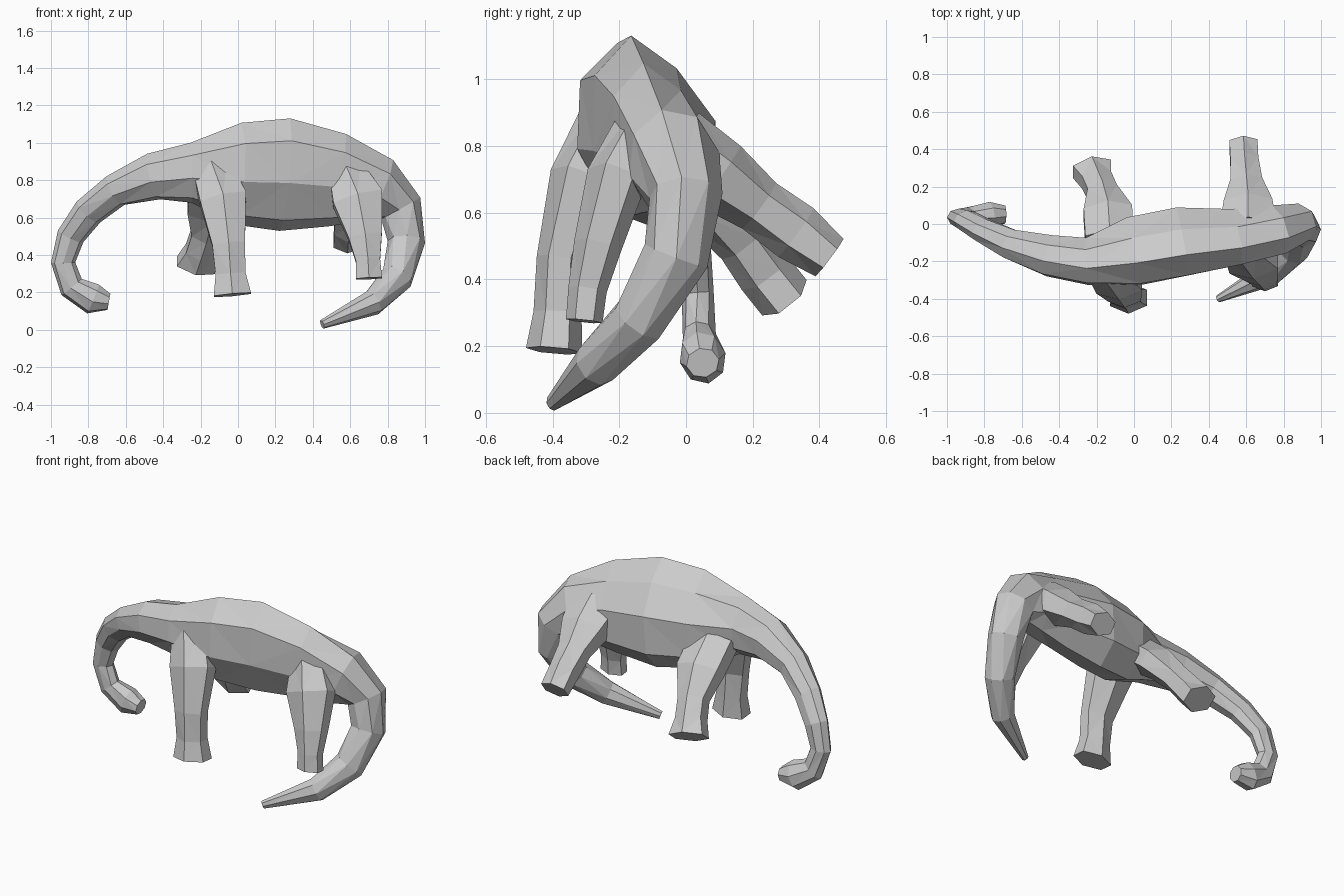
import bpy, bmesh, math
from mathutils import Vector


def loft(name, stations, side, sides=8, trunk_depth=None):
    """Skin rings (x, y, z, half depth, half width) square to their path."""
    pts = [Vector(s[:3]) for s in stations]
    fit = 1 / max(math.sin(2 * math.pi * k / sides) for k in range(sides))
    bm = bmesh.new()
    rings = []
    for i, s in enumerate(stations):
        t = (pts[min(i + 1, len(pts) - 1)] - pts[max(i - 1, 0)]).normalized()
        b = (side - t * side.dot(t)).normalized()
        n = t.cross(b)
        ring = []
        for k in range(sides):
            a = 2 * math.pi * k / sides
            # the trunk slopes flatter on the upper far side
            f = .83 if trunk_depth and s[3] > trunk_depth and k == 1 else 1
            ring.append(bm.verts.new(
                pts[i] + (n * s[3] * math.cos(a) + b * s[4] * fit * math.sin(a)) * f))
        rings.append(ring)
    for r0, r1 in zip(rings, rings[1:]):
        for k in range(sides):
            j = (k + 1) % sides
            bm.faces.new((r0[k], r0[j], r1[j], r1[k]))
    bm.faces.new(rings[0])
    bm.faces.new(rings[-1])
    bmesh.ops.recalc_face_normals(bm, faces=bm.faces[:])
    bmesh.ops.triangulate(bm, faces=bm.faces[:])
    me = bpy.data.meshes.new(name)
    bm.to_mesh(me)
    bm.free()
    ob = bpy.data.objects.new(name, me)
    bpy.context.collection.objects.link(ob)
    return ob


# Head, curled neck, trunk and sweeping tail in one skin, rolled sideways
roll = math.radians(13)
loft("body", [
    (-.69, .05, .15, .045, .05),
    (-.775, .05, .165, .085, .07),
    (-.89, .04, .23, .07, .05),
    (-.935, .035, .36, .065, .048),
    (-.895, .02, .50, .075, .055),
    (-.80, -.035, .63, .085, .065),
    (-.655, -.11, .745, .092, .085),
    (-.45, -.17, .82, .13, .115),
    (-.25, -.20, .84, .165, .13),
    (0, -.145, .835, .28, .19),
    (.25, -.095, .83, .31, .19),
    (.53, -.07, .80, .258, .155),
    (.75, -.035, .745, .185, .14),
    (.87, 0, .65, .12, .11),
    (.90, -.03, .47, .10, .10),
    (.85, -.14, .28, .088, .085),
    (.72, -.27, .145, .07, .068),
    (.45, -.40, .03, .025, .02),
], Vector((0, math.cos(roll), math.sin(roll))), 8, .2)

# Legs: near pair hang down, far pair splay outwards
across = Vector((1, 0, 0))
loft("near_front_leg", [
    (-.15, -.23, .88, .09, .10),
    (-.08, -.32, .70, .09, .125),
    (-.05, -.38, .46, .068, .088),
    (-.04, -.385, .30, .072, .08),
    (-.03, -.395, .187, .085, .10),
], across, 6)
loft("near_hind_leg", [
    (.57, -.13, .86, .08, .09),
    (.64, -.21, .70, .09, .135),
    (.68, -.265, .50, .072, .09),
    (.695, -.295, .37, .058, .065),
    (.70, -.305, .275, .055, .07),
], across, 6)
loft("far_front_leg", [
    (-.13, -.09, .76, .10, .13),
    (-.14, .06, .64, .095, .13),
    (-.17, .17, .51, .08, .08),
    (-.20, .235, .42, .085, .08),
    (-.225, .295, .345, .085, .105),
], across, 6)
loft("far_hind_leg", [
    (.61, -.03, .80, .12, .15),
    (.61, .10, .71, .11, .13),
    (.60, .22, .62, .085, .085),
    (.59, .33, .54, .09, .075),
    (.585, .43, .465, .07, .075),
], across, 6)
